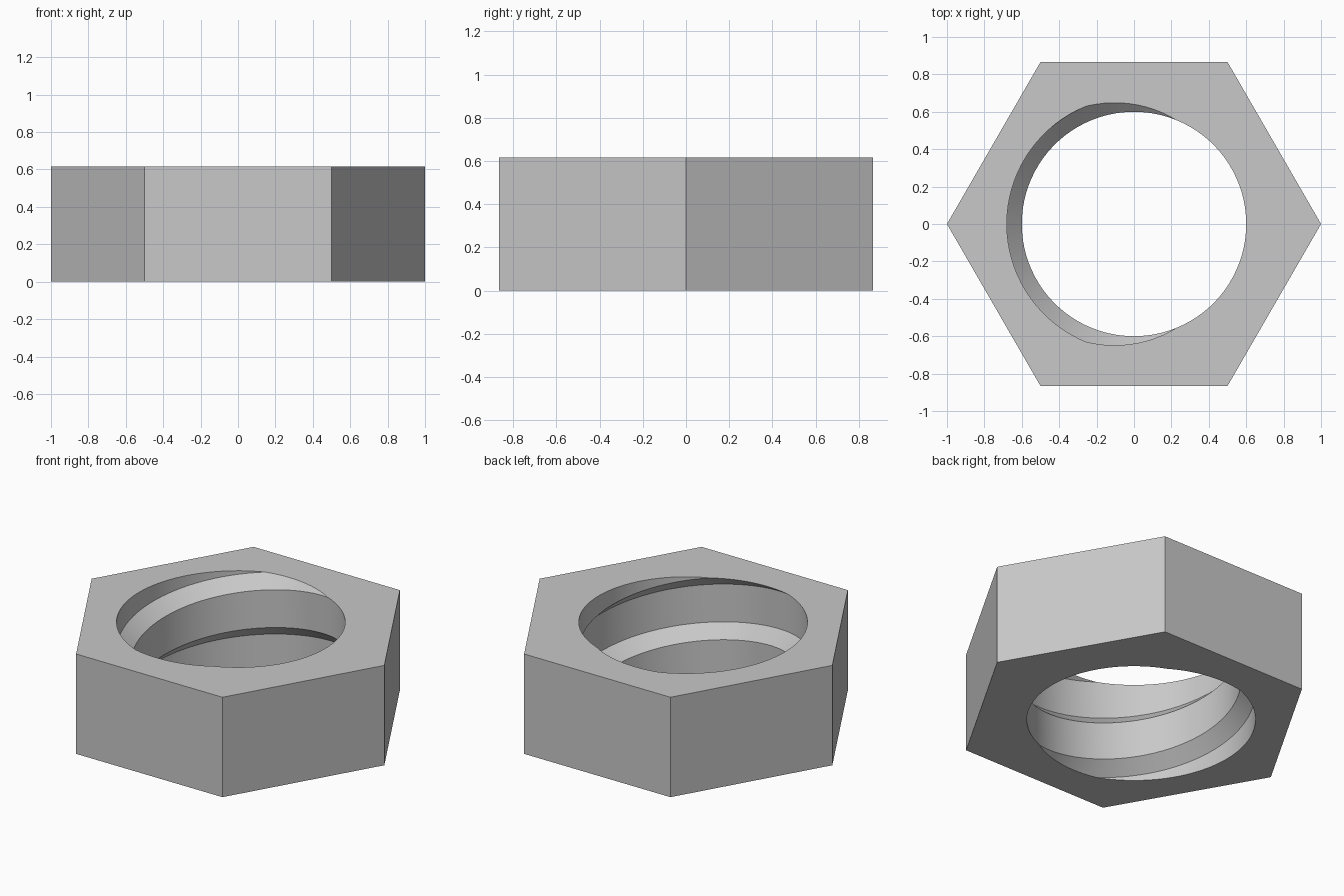
import bpy
import bmesh
import math
from mathutils import Vector

if "Cube" in bpy.data.objects:
    bpy.data.objects.remove(bpy.data.objects["Cube"], do_unlink=True)

HEIGHT = 0.617
PITCH = 0.617
BORE, GROOVE = 0.6, 0.68
STEP = 4  # degrees between wall columns

# Thread profile: where each edge of the groove crosses the top plane (degrees)
PROFILE = [(68, BORE), (112, GROOVE), (248, GROOVE), (292, BORE), (428, BORE)]

steel = bpy.data.materials.new("steel_grey")
steel.use_nodes = True
colour = (0.58, 0.58, 0.58, 1)
steel.diffuse_color = colour
steel.node_tree.nodes["Principled BSDF"].inputs["Base Color"].default_value = colour


def ring_point(radius, degrees, z):
    a = math.radians(degrees)
    return Vector((radius * math.cos(a), radius * math.sin(a), z))


bm = bmesh.new()

# Threaded bore: sweep the profile down a helix, longer than the nut
previous = None
for angle in range(-720, 1081, STEP):
    column = [bm.verts.new(ring_point(r, angle, HEIGHT - PITCH * (angle - a) / 360))
              for a, r in PROFILE]
    if previous:
        for i in range(len(PROFILE) - 1):
            bm.faces.new((previous[i], previous[i + 1], column[i + 1], column[i]))
    previous = column
bmesh.ops.remove_doubles(bm, verts=bm.verts, dist=1e-5)

# Trim the bore flush with the top and bottom
for z, up in ((HEIGHT, 1), (0, -1)):
    bmesh.ops.bisect_plane(bm, geom=bm.verts[:] + bm.edges[:] + bm.faces[:], dist=1e-5,
                           plane_co=(0, 0, z), plane_no=(0, 0, up), clear_outer=True)
bmesh.ops.remove_doubles(bm, verts=bm.verts, dist=1e-5)

# Hexagonal outside
low = [bm.verts.new(ring_point(1, 60 * i, 0)) for i in range(6)]
high = [bm.verts.new(ring_point(1, 60 * i, HEIGHT)) for i in range(6)]
for i in range(6):
    j = (i + 1) % 6
    bm.faces.new((low[i], low[j], high[j], high[i]))

# Flat top and bottom between hexagon and bore
for z, up in ((HEIGHT, 1), (0, -1)):
    rim = [e for e in bm.edges if e.is_boundary
           and all(abs(v.co.z - z) < 1e-4 for v in e.verts)]
    bmesh.ops.triangle_fill(bm, edges=rim, use_beauty=True, normal=(0, 0, up))
bmesh.ops.recalc_face_normals(bm, faces=bm.faces)

mesh = bpy.data.meshes.new("hex_nut")
bm.to_mesh(mesh)
bm.free()
mesh.materials.append(steel)
nut = bpy.data.objects.new("hex_nut", mesh)
bpy.context.collection.objects.link(nut)

bpy.ops.object.select_all(action="DESELECT")
nut.select_set(True)
bpy.context.view_layer.objects.active = nut
bpy.ops.object.shade_smooth_by_angle(angle=math.radians(30))
